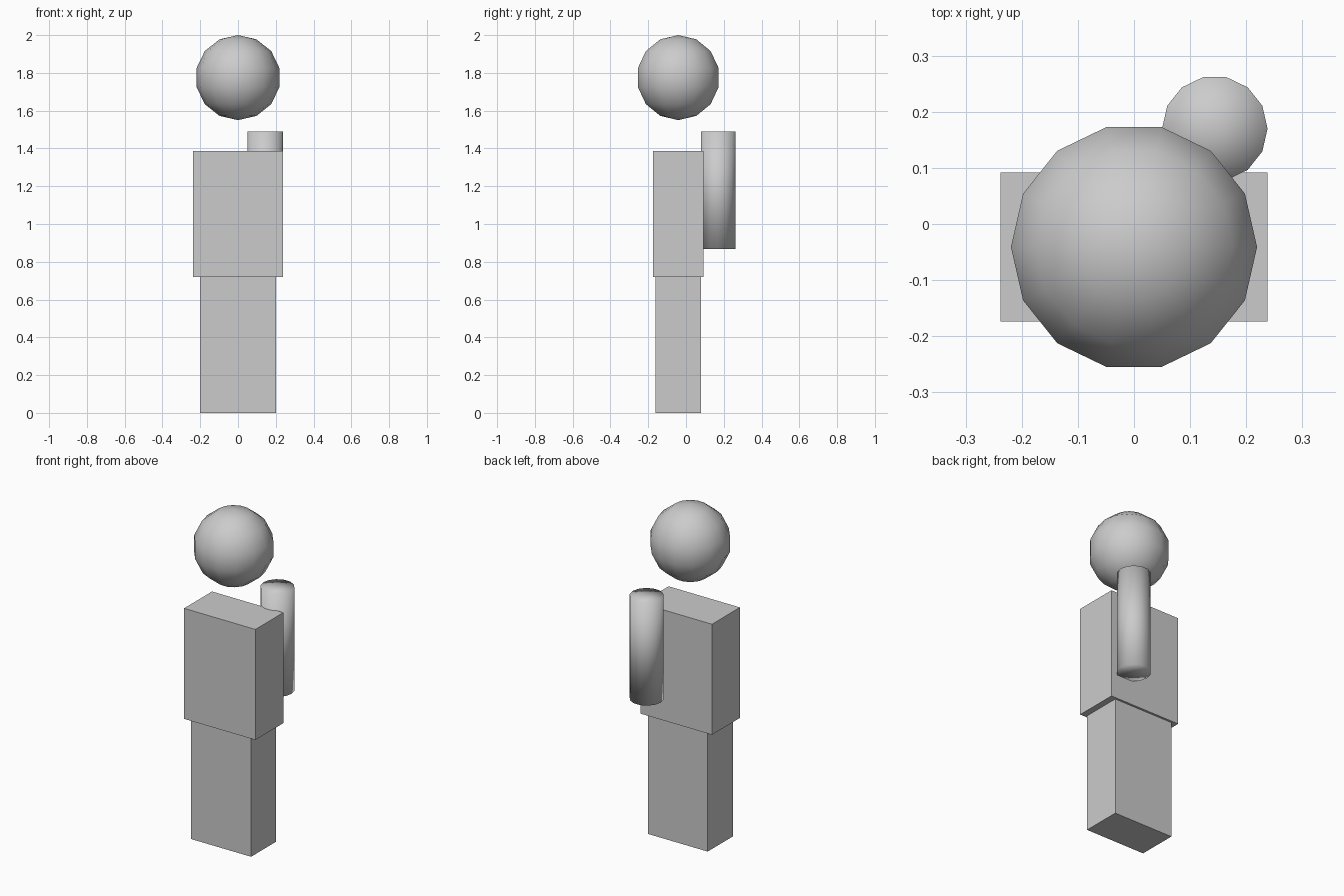
import bpy, bmesh
from math import sin, cos, pi

cube = bpy.data.objects.get("Cube")
if cube:
    bpy.data.objects.remove(cube, do_unlink=True)

# Single neutral colour
grey = bpy.data.materials.new("light_grey")
grey.use_nodes = True
grey.diffuse_color = (0.6, 0.6, 0.6, 1)
grey.node_tree.nodes["Principled BSDF"].inputs["Base Color"].default_value = (0.6, 0.6, 0.6, 1)

SIDES = 14
BODY_Y = -0.041


def finish(name, bm, location, smooth):
    bmesh.ops.recalc_face_normals(bm, faces=bm.faces)
    for face in bm.faces:
        face.smooth = smooth
    mesh = bpy.data.meshes.new(name)
    bm.to_mesh(mesh)
    bm.free()
    mesh.materials.append(grey)
    obj = bpy.data.objects.new(name, mesh)
    obj.location = location
    bpy.context.collection.objects.link(obj)
    return obj


def block(name, width, depth, bottom, top):
    bm = bmesh.new()
    bmesh.ops.create_cube(bm, size=1)
    bmesh.ops.scale(bm, vec=(width, depth, top - bottom), verts=bm.verts)
    finish(name, bm, (0, BODY_Y, (bottom + top) / 2), False)


def lathe(name, rings, low, high, location):
    """Revolve (radius, height) rings and close both ends with a fan."""
    bm = bmesh.new()
    loops = [[bm.verts.new((r * cos(2 * pi * i / SIDES), r * sin(2 * pi * i / SIDES), z))
              for i in range(SIDES)] for r, z in rings]
    ends = bm.verts.new((0, 0, low)), bm.verts.new((0, 0, high))
    for i in range(SIDES):
        j = (i + 1) % SIDES
        for a, b in zip(loops, loops[1:]):
            bm.faces.new((a[i], a[j], b[j], b[i]))
        bm.faces.new((ends[0], loops[0][j], loops[0][i]))
        bm.faces.new((ends[1], loops[-1][i], loops[-1][j]))
    finish(name, bm, location, True)


# Legs and torso
block("legs", 0.40, 0.24, 0, 0.72)
block("torso", 0.476, 0.266, 0.72, 1.387)

# Floating head
R = 0.225
angles = [-pi / 2 + pi * k / 7 for k in range(1, 7)]
lathe("head", [(R * cos(a), R * sin(a)) for a in angles], -R, R, (0, BODY_Y, 2 - R))

# Canister carried behind the left shoulder
lathe("back_canister", [(0.094, 0.867), (0.094, 1.49)], 0.867, 1.49, (0.144, 0.17, 0))
